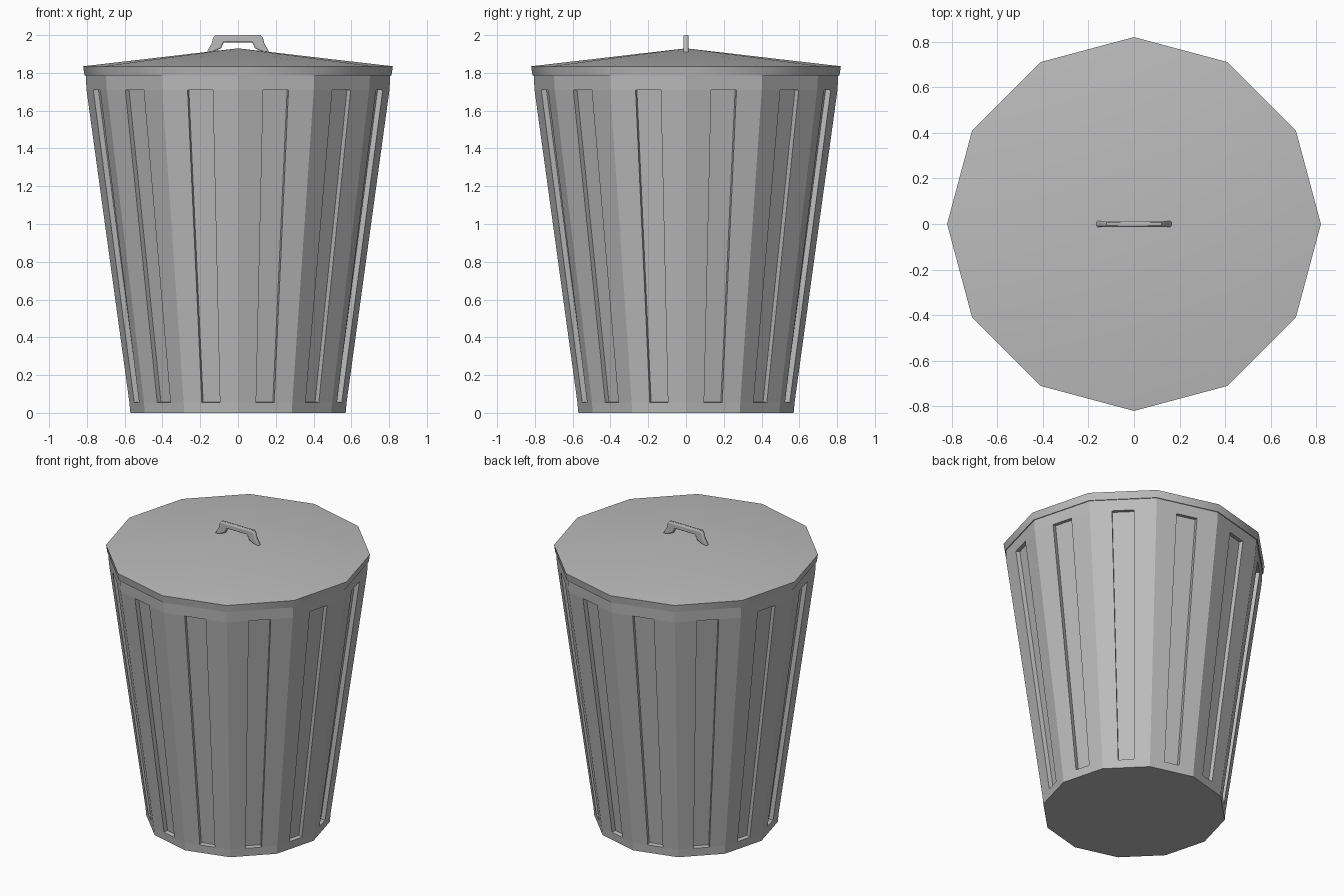
import bpy, bmesh
from math import sin, cos, pi, radians
from mathutils import Vector

cube = bpy.data.objects.get("Cube")
if cube:
    bpy.data.objects.remove(cube, do_unlink=True)

SIDES = 12

metal = bpy.data.materials.new("grey_metal")
metal.use_nodes = True
GREY = (0.5, 0.5, 0.5, 1)
metal.diffuse_color = GREY
metal.node_tree.nodes["Principled BSDF"].inputs["Base Color"].default_value = GREY


def finish(name, bm):
    bmesh.ops.recalc_face_normals(bm, faces=bm.faces[:])
    mesh = bpy.data.meshes.new(name)
    bm.to_mesh(mesh)
    bm.free()
    obj = bpy.data.objects.new(name, mesh)
    bpy.context.collection.objects.link(obj)
    mesh.materials.append(metal)
    return obj


def smooth(obj, angle):
    bpy.ops.object.select_all(action='DESELECT')
    obj.select_set(True)
    bpy.context.view_layer.objects.active = obj
    bpy.ops.object.shade_smooth_by_angle(angle=radians(angle))


def ring(bm, radius, z, split=1):
    """Polygon ring with each side divided into equal parts."""
    corners = [Vector((radius * cos(2 * pi * i / SIDES), radius * sin(2 * pi * i / SIDES), z))
               for i in range(SIDES + 1)]
    return [bm.verts.new(corners[i].lerp(corners[i + 1], k / split))
            for i in range(SIDES) for k in range(split)]


def bridge(bm, low, high):
    n = len(low)
    return [bm.faces.new((low[i], low[(i + 1) % n], high[(i + 1) % n], high[i]))
            for i in range(n)]


# Bin body: tapered wall between two short straight bands
bm = bmesh.new()
rings = [ring(bm, r, z, 3) for r, z in
         ((0.57, 0), (0.575, 0.055), (0.802, 1.71), (0.807, 1.80))]
bm.faces.new(list(reversed(rings[0])))
bridge(bm, rings[0], rings[1])
wall = bridge(bm, rings[1], rings[2])
bridge(bm, rings[2], rings[3])

# Recessed slot in the middle third of every side
for face in wall[1::3]:
    face.normal_update()
    inward = face.normal * -0.028
    floor = bmesh.ops.extrude_discrete_faces(bm, faces=[face])["faces"][0]
    bmesh.ops.translate(bm, verts=floor.verts[:], vec=inward)
finish("bin_body", bm)

# Lid: shallow cone with a short rim and a closed underside
bm = bmesh.new()
under = ring(bm, 0.812, 1.785)
edge = ring(bm, 0.82, 1.835)
bm.faces.new(list(reversed(under)))
bridge(bm, under, edge)
peak = bm.verts.new((0, 0, 1.93))
for i in range(SIDES):
    bm.faces.new((edge[i], edge[(i + 1) % SIDES], peak))
smooth(finish("lid", bm), 35)

# Handle: mirrored half profile extruded and rounded
half = [(0.12, 2.0), (0.132, 1.985), (0.14, 1.955), (0.168, 1.905),
        (0.135, 1.908), (0.09, 1.93), (0.075, 1.962)]
outline = half + [(-x, z) for x, z in reversed(half)]
bm = bmesh.new()
front = bm.faces.new([bm.verts.new((x, -0.014, z)) for x, z in outline])
extruded = bmesh.ops.extrude_face_region(bm, geom=[front])["geom"]
bmesh.ops.translate(bm, vec=(0, 0.028, 0),
                    verts=[v for v in extruded if isinstance(v, bmesh.types.BMVert)])
handle = finish("lid_handle", bm)
bevel = handle.modifiers.new("rounding", 'BEVEL')
bevel.width = 0.008
bevel.segments = 2
bevel.limit_method = 'ANGLE'
bevel.angle_limit = radians(60)
smooth(handle, 40)
